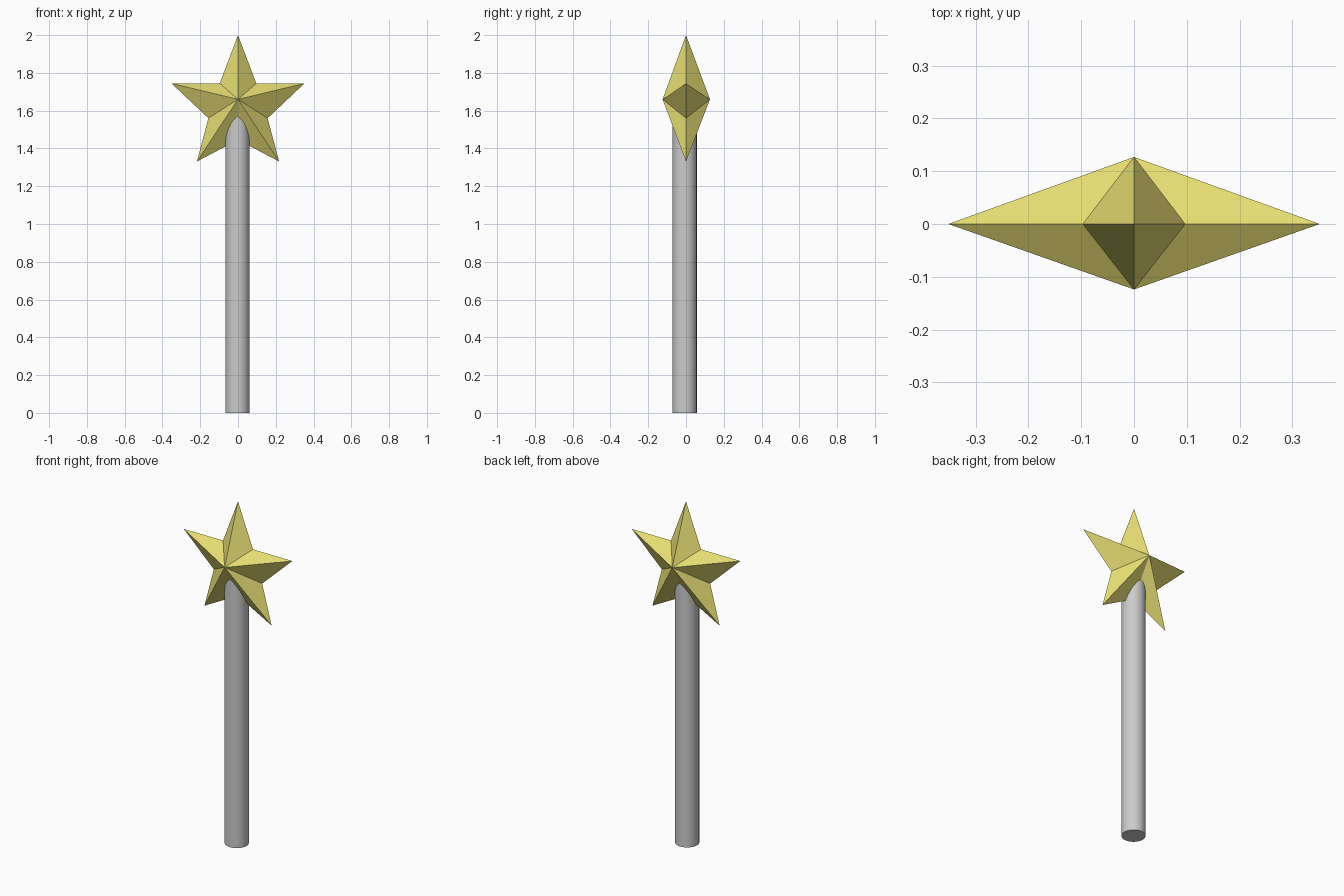
import bpy
import bmesh
from math import sin, cos, pi

if "Cube" in bpy.data.objects:
    bpy.data.objects.remove(bpy.data.objects["Cube"])

gold = bpy.data.materials.new("gold")
gold.diffuse_color = (0.8, 0.72, 0.17, 1)
gold.use_nodes = True
gold.node_tree.nodes["Principled BSDF"].inputs["Base Color"].default_value = gold.diffuse_color

# Handle: smooth round rod whose top is buried in the star
bpy.ops.mesh.primitive_cylinder_add(vertices=48, radius=0.064, depth=1.62,
                                    location=(-0.003, -0.007, 0.81))
handle = bpy.context.object
handle.name = "handle"
bpy.ops.object.shade_smooth_by_angle()

# Star: five-pointed outline fanned to a front and a back apex
bm = bmesh.new()
rim = []
for i in range(10):
    a = i * pi / 5
    radius, centre = (0.37, 1.63) if i % 2 == 0 else (0.165, 1.611)
    rim.append(bm.verts.new((radius * sin(a), 0, centre + radius * cos(a))))
front = bm.verts.new((0, -0.124, 1.66))
back = bm.verts.new((0, 0.127, 1.66))
for i in range(10):
    p, q = rim[i], rim[(i + 1) % 10]
    bm.faces.new((front, q, p))
    bm.faces.new((back, p, q))
bmesh.ops.recalc_face_normals(bm, faces=bm.faces)
mesh = bpy.data.meshes.new("star")
bm.to_mesh(mesh)
bm.free()
mesh.materials.append(gold)
star = bpy.data.objects.new("star", mesh)
bpy.context.collection.objects.link(star)
